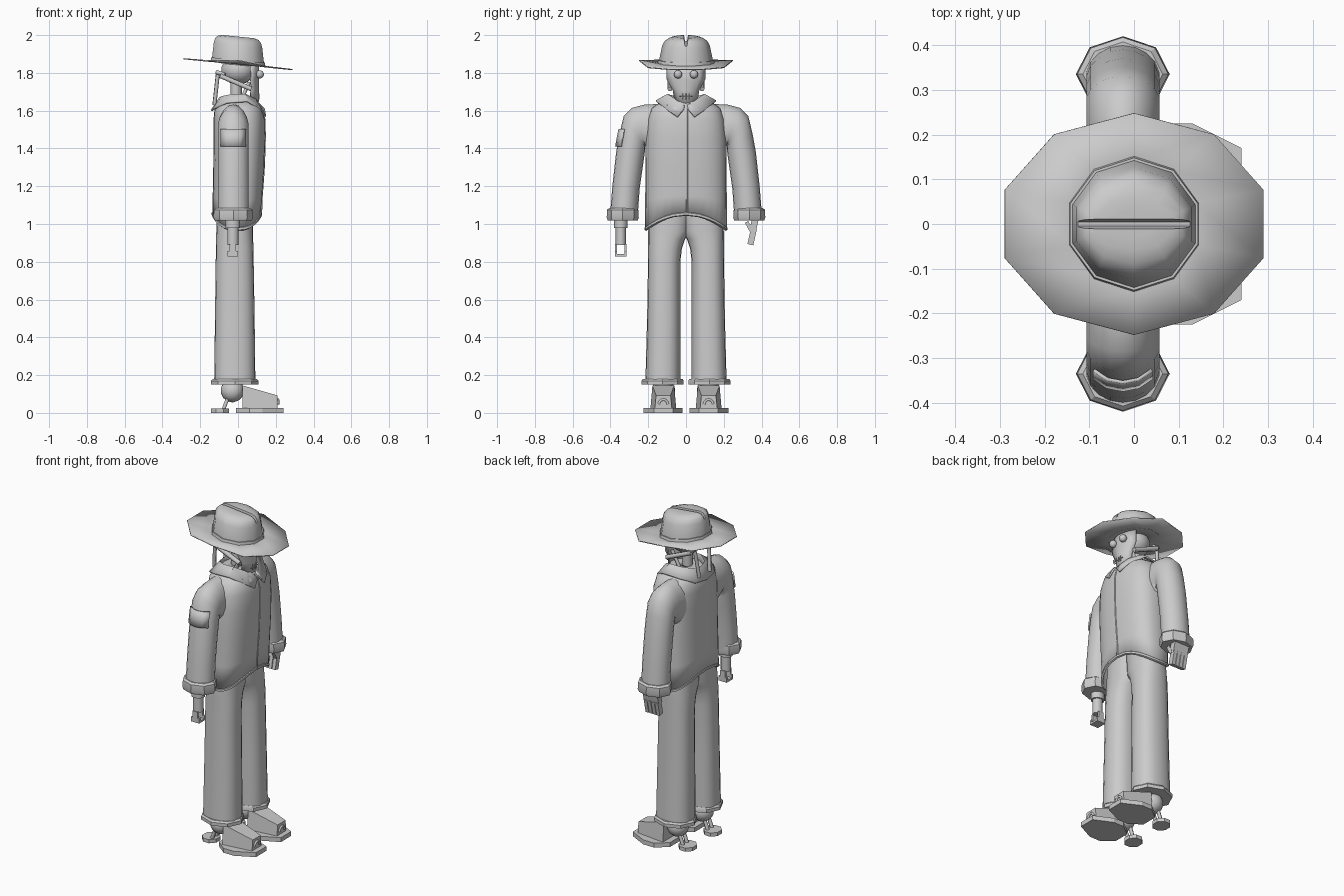
import bpy, bmesh, math
from mathutils import Vector, Matrix

def mesh(name, verts, faces, angle=40, thick=0):
    me = bpy.data.meshes.new(name)
    me.from_pydata([tuple(v) for v in verts], [], faces)
    bm = bmesh.new(); bm.from_mesh(me)
    bmesh.ops.recalc_face_normals(bm, faces=bm.faces)
    bm.to_mesh(me); bm.free()
    o = bpy.data.objects.new(name, me)
    bpy.context.collection.objects.link(o)
    if angle:
        bpy.ops.object.select_all(action='DESELECT')
        o.select_set(True); bpy.context.view_layer.objects.active = o
        bpy.ops.object.shade_smooth_by_angle(angle=math.radians(angle))
    if thick:
        m = o.modifiers.new("thickness", 'SOLIDIFY'); m.thickness = thick; m.offset = 0
    return o

def loft(name, rings, caps=True, closed=True, **kw):
    n = len(rings[0])
    verts = [v for r in rings for v in r]
    faces = [(i*n+j, i*n+(j+1) % n, (i+1)*n+(j+1) % n, (i+1)*n+j)
             for i in range(len(rings)-1) for j in range(n if closed else n-1)]
    if caps:
        faces += [list(range(n)), list(range((len(rings)-1)*n, len(rings)*n))]
    return mesh(name, verts, faces, **kw)

def ring(z, x0, x1, y0, y1, n=20, e=2.0, start=90):
    out = []
    for k in range(n):
        a = math.radians(start) + 2*math.pi*k/n
        c, s = math.cos(a), math.sin(a)
        out.append(Vector(((x0+x1)/2 + (x1-x0)/2*math.copysign(abs(c)**(2/e), c),
                           (y0+y1)/2 + (y1-y0)/2*math.copysign(abs(s)**(2/e), s), z)))
    return out

def box(name, c, size, tilt=0):
    m = Matrix.Translation(c) @ Matrix.Rotation(tilt, 4, 'X')
    r = [[m @ Vector((a*size[0]/2, b*size[1]/2, k*size[2]/2))
          for a, b in ((-1, -1), (1, -1), (1, 1), (-1, 1))] for k in (-1, 1)]
    return loft(name, r, angle=0)

def tube(name, pts, r, res=1):
    cu = bpy.data.curves.new(name, 'CURVE'); cu.dimensions = '3D'
    cu.bevel_depth = r; cu.bevel_resolution = res; cu.use_fill_caps = True
    sp = cu.splines.new('POLY'); sp.points.add(len(pts)-1)
    for p, q in zip(sp.points, pts): p.co = (*q, 1)
    o = bpy.data.objects.new(name, cu)
    bpy.context.collection.objects.link(o)
    return o

def ball(name, c, r, z=1.0):
    rs = [ring(c[2]+z*r*math.sin(t), c[0]-r*math.cos(t), c[0]+r*math.cos(t),
               c[1]-r*math.cos(t), c[1]+r*math.cos(t), 16)
          for t in [math.radians(a) for a in (-85, -60, -36, -12, 12, 36, 60, 85)]]
    return loft(name, rs)

# hat: ten-sided, sloping down toward the front (+x)
def hat_ring(z, rx, ry, lift=0):
    r = ring(z, -rx, rx, -ry, ry, 10)
    for v in r:
        v.z += -0.1*v.x + (lift if abs(v.y) > ry*0.95 else 0)
    return r
loft("hat_brim", [hat_ring(1.846, 0.304, 0.248, 0.02), hat_ring(1.849, 0.145, 0.145),
                  hat_ring(1.842, 0.05, 0.05)], thick=0.006, caps=False)
loft("hat_band", [hat_ring(1.85, 0.152, 0.152), hat_ring(1.868, 0.15, 0.148)])
crown = loft("hat_crown", [hat_ring(z, a, b) for z, a, b in (
    (1.845, 0.145, 0.145), (1.87, 0.144, 0.142), (1.945, 0.135, 0.126), (1.97, 0.128, 0.112),
    (1.985, 0.115, 0.09), (1.992, 0.09, 0.06), (1.992, 0.04, 0.03))])
cut = mesh("crease_cutter", [(x, y, z - 0.1*x) for x in (-0.2, 0.2)
           for y, z in ((-0.005, 1.955), (0.005, 1.955), (0.02, 2.05), (-0.02, 2.05))],
           [(0, 1, 2, 3), (4, 5, 6, 7), (0, 1, 5, 4), (1, 2, 6, 5), (2, 3, 7, 6), (3, 0, 4, 7)], angle=0)
cut.hide_render = True
md = crown.modifiers.new("crease", 'BOOLEAN'); md.operation = 'DIFFERENCE'; md.object = cut
bpy.context.view_layer.objects.active = crown
bpy.ops.object.modifier_apply(modifier="crease")
bpy.data.objects.remove(cut)

# head: skull, neck, mask, eyes, mouth stitches, side rods
ball("skull", (0.0, 0, 1.815), 0.09, 0.85)
tube("neck", [(-0.01, 0, 1.6), (-0.01, 0, 1.76)], 0.03, 2)
mask_rows = [(1.84, 0.1, 0.108), (1.765, 0.1, 0.108), (1.705, 0.066, 0.108), (1.625, 0.056, 0.105)]
loft("mask", [[Vector((x-0.04*t*t, t*w, z)) for t in (-1, -0.7, -0.35, 0, 0.35, 0.7, 1)]
              for z, w, x in mask_rows], caps=False, closed=False, thick=0.008)
tube("mouth", [(0.112, -0.035, 1.675), (0.112, 0.035, 1.675)], 0.0025)
for y in (-0.018, 0, 0.018):
    tube("mouth_stitch", [(0.112, y, 1.66), (0.112, y, 1.692)], 0.002)
for s in (1, -1):
    ball("eye", (0.115, s*0.042, 1.792), 0.022)
    tube("jaw_rod", [(-0.095, s*0.085, 1.785), (0.07, s*0.085, 1.715)], 0.014)
    tube("neck_strut", [(-0.125, s*0.05, 1.63), (-0.105, s*0.07, 1.81)], 0.011)
    tube("strut_link", [(-0.115, s*0.07, 1.805), (-0.07, s*0.085, 1.79)], 0.012)
    tube("inner_strut", [(0.0, s*0.04, 1.62), (0.06, s*0.05, 1.75)], 0.01)

# jacket body with a hem that hangs lower at the sides
def body_ring(z, x0, x1, h, drop=0):
    r = ring(z, x0, x1, -h, h, 28, 2.6)
    for v in r: v.z -= drop*(v.y/h)**2
    return r
loft("jacket", [body_ring(*p) for p in (
    (1.05, -0.132, 0.118, 0.213, 0.08), (1.15, -0.13, 0.124, 0.212, 0.03), (1.3, -0.127, 0.135, 0.211),
    (1.45, -0.126, 0.14, 0.21), (1.55, -0.126, 0.139, 0.2), (1.61, -0.12, 0.125, 0.18),
    (1.645, -0.1, 0.1, 0.13), (1.655, -0.06, 0.06, 0.07), (1.656, -0.02, 0.02, 0.02))],
    caps=False, thick=0.008)
loft("jacket_hem", [body_ring(*p) for p in (
    (1.064, -0.134, 0.122, 0.215, 0.08), (1.06, -0.139, 0.127, 0.22, 0.08),
    (1.048, -0.139, 0.127, 0.22, 0.08), (1.044, -0.13, 0.118, 0.21, 0.08))], caps=False)
tube("front_seam", [(0.123, 0.006, 1.05), (0.127, 0.006, 1.15), (0.138, 0.006, 1.3),
                    (0.143, 0.006, 1.45), (0.142, 0.006, 1.55), (0.128, 0.006, 1.61)], 0.005)

# collar: half outline mirrored, folded down over the shoulders
low = [(-0.14, 0, 1.60), (-0.128, 0.09, 1.61), (-0.06, 0.15, 1.642), (0.05, 0.158, 1.65),
       (0.125, 0.095, 1.6), (0.145, 0.045, 1.567), (0.138, 0.012, 1.608)]
top = [(-0.1, 0, 1.665), (-0.085, 0.06, 1.672), (-0.03, 0.1, 1.684), (0.04, 0.1, 1.684),
       (0.09, 0.062, 1.66), (0.112, 0.03, 1.635), (0.12, 0.008, 1.622)]
inside = [(x*0.9, y*0.85, 1.63) for x, y, z in top]
loft("collar", [[Vector((x, -y, z)) for x, y, z in reversed(p[1:])] + [Vector(v) for v in p]
                for p in (low, top, inside)], caps=False, closed=False, thick=0.01)

# sleeves: (outer y, z, inner y, z) cross-sections
SLEEVE = [(0.15, 1.635, 0.15, 1.34), (0.22, 1.632, 0.2, 1.37), (0.285, 1.615, 0.212, 1.405),
          (0.33, 1.57, 0.216, 1.41), (0.352, 1.48, 0.218, 1.38), (0.37, 1.38, 0.225, 1.33),
          (0.39, 1.2, 0.245, 1.19), (0.402, 1.05, 0.255, 1.05)]
for s in (1, -1):
    rs = []
    for oy, oz, iy, iz in SLEEVE:
        rs.append([Vector((-0.025 + 0.083*math.sin(a),
                           s*((oy+iy)/2 + (oy-iy)/2*math.cos(a)),
                           (oz+iz)/2 + (oz-iz)/2*math.cos(a)))
                   for a in [2*math.pi*k/18 for k in range(18)]])
    loft("sleeve", rs)
    loft("cuff", [ring(z, -0.025-0.105*f, -0.025+0.105*f, s*0.335-0.085*f, s*0.335+0.085*f, 8)
                  for z, f in ((1.085, 0.85), (1.075, 0.97), (1.035, 1.0), (1.018, 0.93), (1.018, 0.75))],
         angle=30)

# sleeve patch, wrapped on the -y arm
loft("sleeve_patch", [[Vector((-0.025+dx, -(oy+0.006-0.072*(1-math.sqrt(1-(dx/0.083)**2))), z))
                       for dx in (-0.065, -0.035, 0, 0.035, 0.065)]
                      for z, oy in ((1.41, 0.365), (1.455, 0.357), (1.502, 0.348))],
     caps=False, closed=False, thick=0.008)

# clamp hand on the -y side
for nm, z0, z1, r in (("clamp_wrist", 0.98, 1.04, 0.04), ("clamp_arm", 0.89, 1.0, 0.03)):
    loft(nm, [ring(z, -0.027-r, -0.027+r, -0.345-r*0.9, -0.345+r*0.9, 10) for z in (z0, z1)])
for y in (-0.37, -0.32):
    box("clamp_prong", (-0.027, y, 0.865), (0.034, 0.012, 0.06))
box("clamp_base", (-0.027, -0.345, 0.835), (0.056, 0.062, 0.012))
for y in (-0.37, -0.32):
    box("clamp_foot", (-0.027, y, 0.845), (0.056, 0.012, 0.025))

# fingered hand on the +y side
box("palm", (-0.025, 0.36, 0.995), (0.1, 0.035, 0.07), -0.22)
for k in range(4):
    box("finger", (-0.0625+0.025*k, 0.35, 0.932), (0.021, 0.032, 0.085), -0.22)
box("thumb", (0.015, 0.335, 0.985), (0.022, 0.02, 0.06), 0.5)

# trousers, hems and mechanical feet
for s in (1, -1):
    def side(z, x0, x1, y0, y1, n=20, e=2.4, **k):
        return ring(z, x0, x1, *sorted((s*y0, s*y1)), n, e, **k)
    loft("trouser_leg", [side(*p) for p in (
        (0.165, -0.126, 0.092, 0.03, 0.215), (0.5, -0.122, 0.088, 0.03, 0.206),
        (0.8, -0.118, 0.083, 0.03, 0.201), (0.87, -0.117, 0.082, 0.022, 0.2),
        (0.92, -0.116, 0.08, 0.005, 0.2), (0.96, -0.115, 0.08, -0.02, 0.2),
        (1.1, -0.11, 0.08, -0.03, 0.19))])
    loft("trouser_hem", [side(*p, n=8, e=2) for p in (
        (0.18, -0.134, 0.1, 0.018, 0.228), (0.17, -0.143, 0.109, 0.012, 0.236),
        (0.15, -0.143, 0.109, 0.012, 0.236))], angle=30)
    ball("ankle", (-0.03, s*0.12, 0.118), 0.062)
    outline = [(0.24, 0.07), (0.24, 0.17), (0.13, 0.225), (0.06, 0.225),
               (-0.01, 0.17), (-0.01, 0.07), (0.06, 0.018), (0.13, 0.018)]
    loft("toe_sole", [[Vector((x, s*y, z)) for x, y in outline] for z in (0, 0.027)], angle=0)
    loft("toe_box", [[Vector((x, s*0.12+d*w, z)) for d, z in ((-1, 0.025), (1, 0.025), (0.85, h), (-0.85, h))]
                     for x, w, h in ((0.025, 0.068, 0.145), (0.21, 0.045, 0.092))], angle=0)
    tube("toe_arch", [(0.212, s*0.12+0.024*math.cos(a), 0.045+0.026*math.sin(a))
                      for a in [math.pi*k/6 for k in range(7)]], 0.007)
    loft("heel_plate", [side(z, -0.147, -0.045, 0.065, 0.175, n=8, e=2, start=22.5)
                        for z in (0, 0.022)], angle=0)
    for d in (-0.02, 0.02):
        tube("heel_strut", [(-0.05, s*0.12+d, 0.09), (-0.078, s*0.12+d, 0.015)], 0.011)
